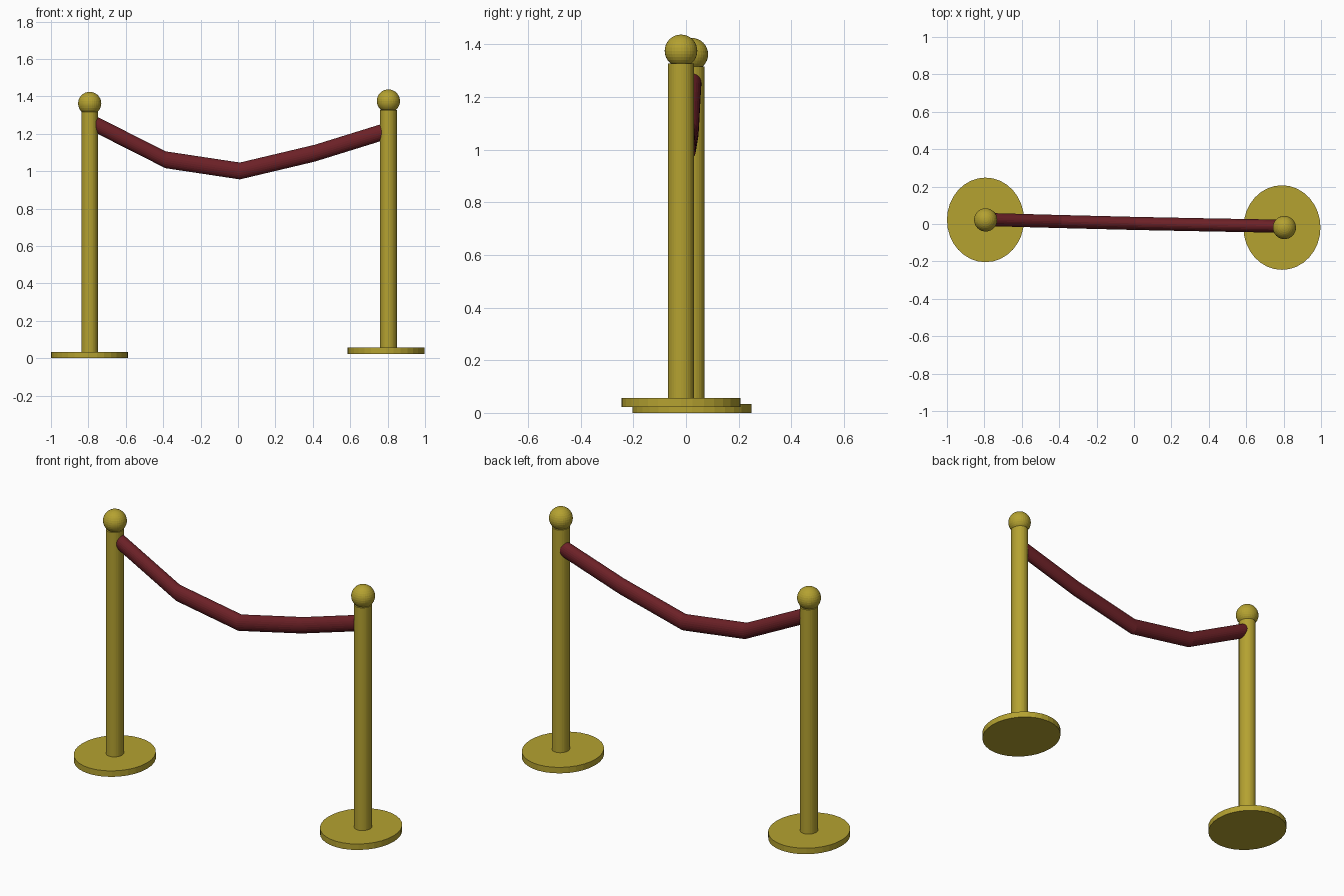
import bpy, bmesh, math
from mathutils import Matrix, Vector

if "Cube" in bpy.data.objects:
    bpy.data.objects.remove(bpy.data.objects["Cube"])


def material(name, color):
    m = bpy.data.materials.new(name)
    m.diffuse_color = color
    m.use_nodes = True
    m.node_tree.nodes["Principled BSDF"].inputs["Base Color"].default_value = m.diffuse_color
    return m


brass = material("brass", (0.46, 0.36, 0.03, 1))
velvet = material("red_velvet", (0.15, 0.015, 0.02, 1))


def finish(name, bm, mat):
    bmesh.ops.recalc_face_normals(bm, faces=bm.faces)
    me = bpy.data.meshes.new(name)
    bm.to_mesh(me)
    bm.free()
    me.materials.append(mat)
    ob = bpy.data.objects.new(name, me)
    bpy.context.collection.objects.link(ob)
    return ob


def disc(name, x, y, rx, ry, z0, z1):
    # slightly oval upright cylinder
    bm = bmesh.new()
    bmesh.ops.create_cone(bm, cap_ends=True, segments=32, radius1=1, radius2=1, depth=1)
    bm.transform(Matrix.Translation((x, y, (z0 + z1) / 2)) @ Matrix.Diagonal((rx, ry, z1 - z0, 1)))
    return finish(name, bm, brass)


def ball(name, x, y, z, r):
    bm = bmesh.new()
    bmesh.ops.create_uvsphere(bm, u_segments=32, v_segments=16, radius=r)
    bm.transform(Matrix.Translation((x, y, z)))
    return finish(name, bm, brass)


# Two stanchions: base x, post x, y, floor height, post top, ball centre
for side, bx, px, y, z0, top, bz in (
    ("left", -0.794, -0.793, 0.022, 0.0, 1.315, 1.362),
    ("right", 0.791, 0.804, -0.019, 0.022, 1.328, 1.375),
):
    disc(side + "_base", bx, y, 0.206, 0.226, z0, z0 + 0.034)
    disc(side + "_post", px, y, 0.045, 0.049, z0 + 0.02, top)
    ball(side + "_finial", px, y, bz, 0.062)

# Sagging rope: oval rings swept through five points
path = [(-0.785, 0.024, 1.262), (-0.388, 0.013, 1.061), (0.01, 0.003, 1.001),
        (0.41, -0.005, 1.096), (0.80, -0.012, 1.217)]
SIDES = 24
bm = bmesh.new()
rings = []
for p in path:
    ring = []
    for i in range(SIDES):
        a = 2 * math.pi * i / SIDES
        ring.append(bm.verts.new(Vector(p) + Vector((0, 0.035 * math.cos(a), 0.045 * math.sin(a)))))
    rings.append(ring)
for r0, r1 in zip(rings, rings[1:]):
    for i in range(SIDES):
        j = (i + 1) % SIDES
        bm.faces.new((r0[i], r0[j], r1[j], r1[i]))
bm.faces.new(rings[0])
bm.faces.new(rings[-1])
finish("rope", bm, velvet)
